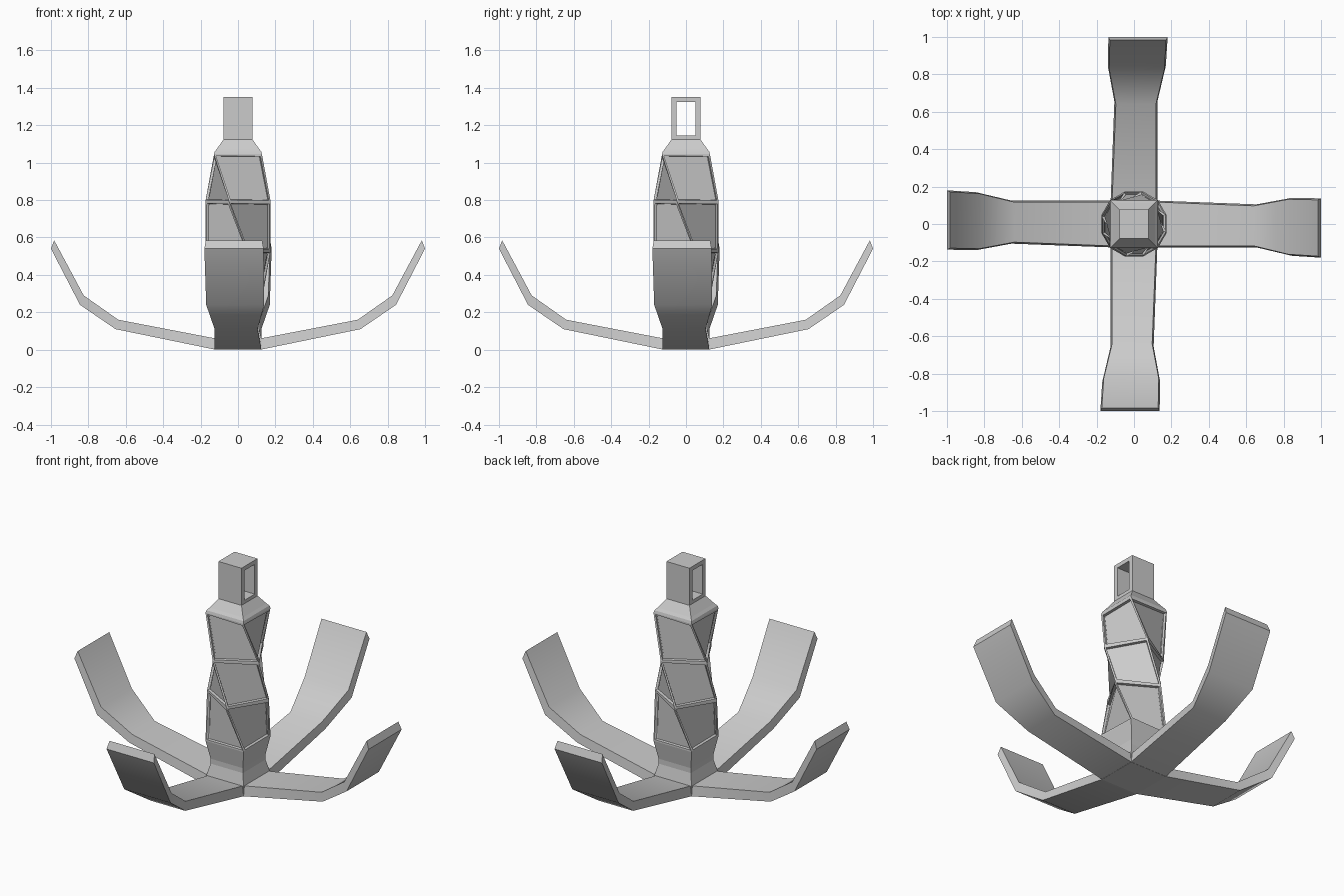
import bpy, bmesh
from math import cos, sin, pi, radians, sqrt
from mathutils import Matrix

old = bpy.data.objects.get("Cube")
if old:
    bpy.data.objects.remove(old, do_unlink=True)

steel = bpy.data.materials.new("steel_grey")
steel.use_nodes = True
GREY = (0.6, 0.6, 0.6, 1)
steel.diffuse_color = GREY
steel.node_tree.nodes["Principled BSDF"].inputs["Base Color"].default_value = GREY


def loft(bm, sections, closed=False):
    """Skin four-point sections; returns one list of side faces per span."""
    rings = [[bm.verts.new(p) for p in s] for s in sections]
    pairs = list(zip(rings, rings[1:]))
    if closed:
        pairs.append((rings[-1], rings[0]))
    else:
        bm.faces.new(rings[0])
        bm.faces.new(rings[-1])
    spans = [[bm.faces.new((a[i], a[(i + 1) % 4], b[(i + 1) % 4], b[i]))
              for i in range(4)] for a, b in pairs]
    bmesh.ops.recalc_face_normals(bm, faces=bm.faces[:])
    return spans


def finish(bm, name, smooth=None):
    mesh = bpy.data.meshes.new(name)
    bm.to_mesh(mesh)
    bm.free()
    mesh.materials.append(steel)
    obj = bpy.data.objects.new(name, mesh)
    bpy.context.collection.objects.link(obj)
    if smooth:
        bpy.ops.object.select_all(action="DESELECT")
        obj.select_set(True)
        bpy.context.view_layer.objects.active = obj
        bpy.ops.object.shade_smooth_by_angle(angle=radians(smooth))
    return obj


def square(half, z, turn=0):
    r = half * sqrt(2)
    return [(r * cos(pi / 4 + radians(turn) + i * pi / 2),
             r * sin(pi / 4 + radians(turn) + i * pi / 2), z) for i in range(4)]


# Shank: base, waist, three twisted panel spans, collar
bm = bmesh.new()
spans = loft(bm, [
    square(0.125, 0), square(0.125, 0.06), square(0.108, 0.13), square(0.108, 0.16),
    square(0.128, 0.27, 90), square(0.128, 0.53, 60),
    square(0.128, 0.79, 30), square(0.128, 1.045),
    square(0.124, 1.06), square(0.112, 1.075), square(0.077, 1.125)][:4])
finish(bm, "shank_base")

bm = bmesh.new()
spans = loft(bm, [square(0.108, 0.16)] +
             [square(0.128, z, t) for z, t in
              ((0.27, 0), (0.53, -30), (0.79, -60), (1.045, -90))] +
             [square(0.124, 1.06, -90), square(0.112, 1.075, -90), square(0.077, 1.125, -90)])
panels = [f for span in spans[1:4] for f in span]
bmesh.ops.inset_individual(bm, faces=panels, thickness=0.014, depth=0)
bmesh.ops.inset_individual(bm, faces=panels, thickness=0.003, depth=-0.016)
finish(bm, "twisted_shank")

# Square eye on top, open along x
bm = bmesh.new()


def eye_loop(x, half, low, high):
    return [(x, -half, low), (x, half, low), (x, half, high), (x, -half, high)]


loft(bm, [eye_loop(x, *size) for x, size in (
    (-0.077, (0.077, 1.12, 1.35)), (0.077, (0.077, 1.12, 1.35)),
    (0.077, (0.05, 1.145, 1.325)), (-0.077, (0.05, 1.145, 1.325)))], closed=True)
finish(bm, "top_eye")

# Four curved arms: outer point, inner point, side limits at each station
stations = [((0.12, 0.0), (0.12, 0.06), -0.125, 0.125),
            ((0.655, 0.11), (0.64, 0.16), -0.125, 0.105),
            ((0.845, 0.24), (0.825, 0.29), -0.17, 0.14),
            ((1.0, 0.54), (0.983, 0.585), -0.18, 0.137)]
for k, side in enumerate(("left", "back", "right", "front")):
    bm = bmesh.new()
    loft(bm, [[(o[0], lo, o[1]), (o[0], hi, o[1]),
               (i[0], hi - 0.008, i[1]), (i[0], lo + 0.008, i[1])]
              for o, i, lo, hi in stations])
    bm.transform(Matrix.Rotation(k * pi / 2, 4, "Z"))
    finish(bm, side + "_arm", smooth=32)
